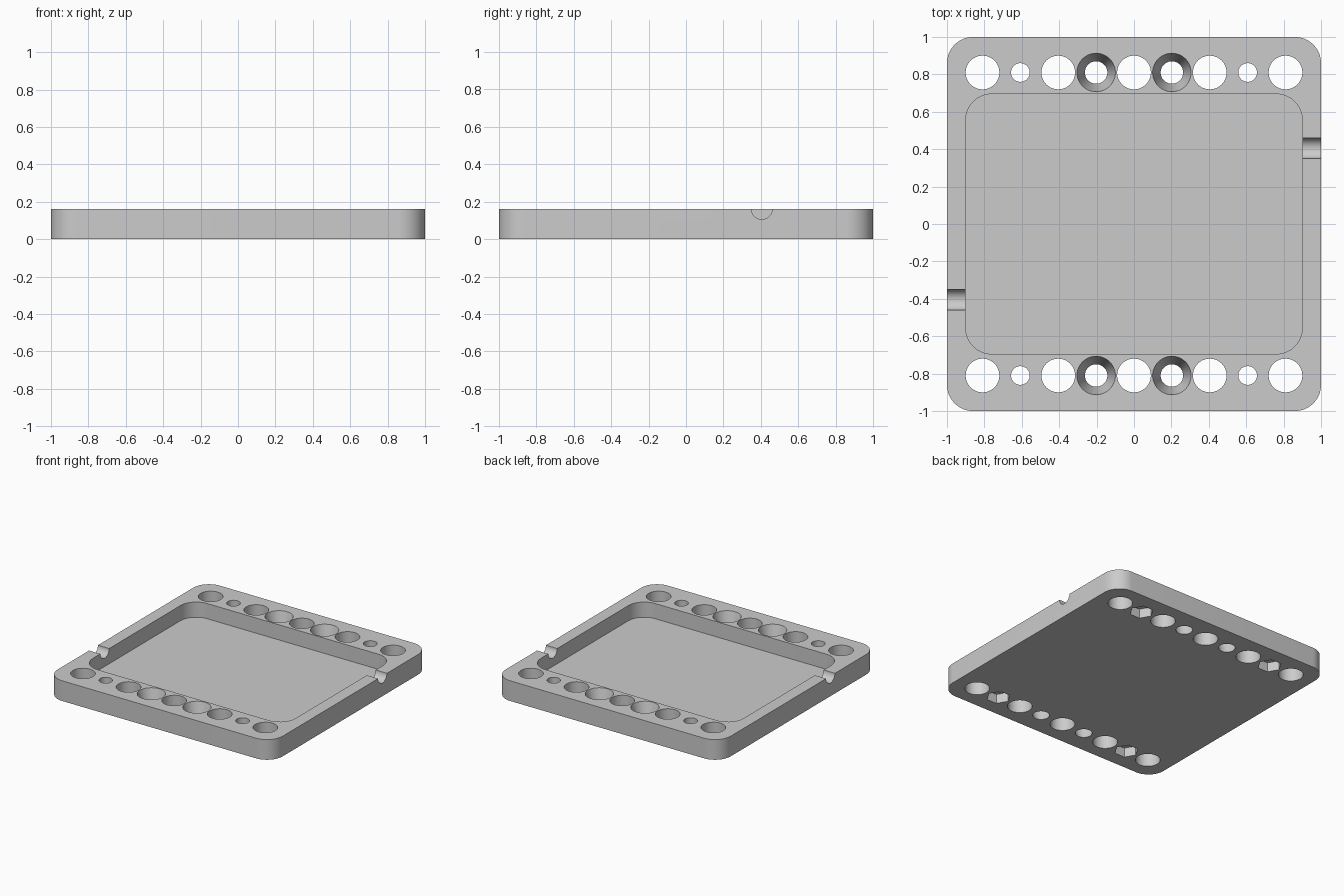
import bpy
import bmesh
import math

cube = bpy.data.objects.get("Cube")
if cube:
    bpy.data.objects.remove(cube, do_unlink=True)

H = 0.162          # plate thickness
PITCH = 0.2025     # hole spacing
ROW = 0.81         # distance of the hole rows from the centre
OVER = 0.02        # how far cutters stick out

grey = bpy.data.materials.new("plain grey")
grey.use_nodes = True
colour = (0.6, 0.6, 0.6, 1)
grey.diffuse_color = colour
grey.node_tree.nodes["Principled BSDF"].inputs["Base Color"].default_value = colour


def make_object(name, bm):
    bmesh.ops.recalc_face_normals(bm, faces=bm.faces)
    mesh = bpy.data.meshes.new(name)
    bm.to_mesh(mesh)
    bm.free()
    mesh.materials.append(grey)
    obj = bpy.data.objects.new(name, mesh)
    bpy.context.collection.objects.link(obj)
    return obj


def loft(bm, low, high, z0, z1):
    """Close a solid between two outlines with equal point counts."""
    a = [bm.verts.new((x, y, z0)) for x, y in low]
    b = [bm.verts.new((x, y, z1)) for x, y in high]
    bm.faces.new(a)
    bm.faces.new(b)
    for i in range(len(a)):
        j = (i + 1) % len(a)
        bm.faces.new((a[i], a[j], b[j], b[i]))


def rounded_rect(hx, hy, r, steps=12):
    points = []
    for k, (sx, sy) in enumerate(((1, 1), (-1, 1), (-1, -1), (1, -1))):
        for i in range(steps + 1):
            t = math.pi / 2 * (k + i / steps)
            points.append((sx * (hx - r) + r * math.cos(t),
                           sy * (hy - r) + r * math.sin(t)))
    return points


def circle(x, y, r, n=48):
    return [(x + r * math.cos(math.tau * i / n),
             y + r * math.sin(math.tau * i / n)) for i in range(n)]


# Plate with rounded corners
bm = bmesh.new()
loft(bm, *[rounded_rect(1, 1, 0.14)] * 2, 0, H)
plate = make_object("mounting_plate", bm)

# Shallow tray pocket
bm = bmesh.new()
loft(bm, *[rounded_rect(0.9, 0.695, 0.14)] * 2, 0.04, H + OVER)
cutters = [make_object("pocket_cutter", bm)]

# Through holes and tapered holes, both rows
bm = bmesh.new()
taper = (0.103 - 0.06) / H
for y in (-ROW, ROW):
    for i in range(-4, 5):
        x = i * PITCH
        if abs(i) == 1:
            low, high = 0.06 - taper * OVER, 0.103 + taper * OVER
        else:
            low = high = 0.05 if abs(i) == 3 else 0.09
        loft(bm, circle(x, y, low), circle(x, y, high), -OVER, H + OVER)
cutters.append(make_object("hole_cutter", bm))

# Hexagonal nut recesses underneath the small holes
bm = bmesh.new()
for y in (-ROW, ROW):
    for x in (-3 * PITCH, 3 * PITCH):
        loft(bm, *[circle(x, y, 0.088, 6)] * 2, -OVER, 0.075)
cutters.append(make_object("nut_recess_cutter", bm))

# Half-round cable grooves through the side walls
bm = bmesh.new()
for side in (-1, 1):
    ring = circle(side * 2 * PITCH, H, 0.056)
    inner, outer = [[bm.verts.new((side * x, y, z)) for y, z in ring]
                    for x in (0.85, 1.05)]
    bm.faces.new(inner)
    bm.faces.new(outer)
    for i in range(len(ring)):
        j = (i + 1) % len(ring)
        bm.faces.new((inner[i], inner[j], outer[j], outer[i]))
cutters.append(make_object("groove_cutter", bm))

# Cut everything, bake the result and drop the cutters
for cutter in cutters:
    cutter.hide_render = True
    mod = plate.modifiers.new(cutter.name, "BOOLEAN")
    mod.operation = "DIFFERENCE"
    mod.solver = "EXACT"
    mod.object = cutter
bpy.context.view_layer.update()
baked = bpy.data.meshes.new_from_object(
    plate.evaluated_get(bpy.context.evaluated_depsgraph_get()))
plate.modifiers.clear()
plate.data = baked
for cutter in cutters:
    bpy.data.objects.remove(cutter, do_unlink=True)

# Smooth the round walls, keep rims sharp
bpy.ops.object.select_all(action="DESELECT")
plate.select_set(True)
bpy.context.view_layer.objects.active = plate
bpy.ops.object.shade_smooth_by_angle(angle=math.radians(30))
